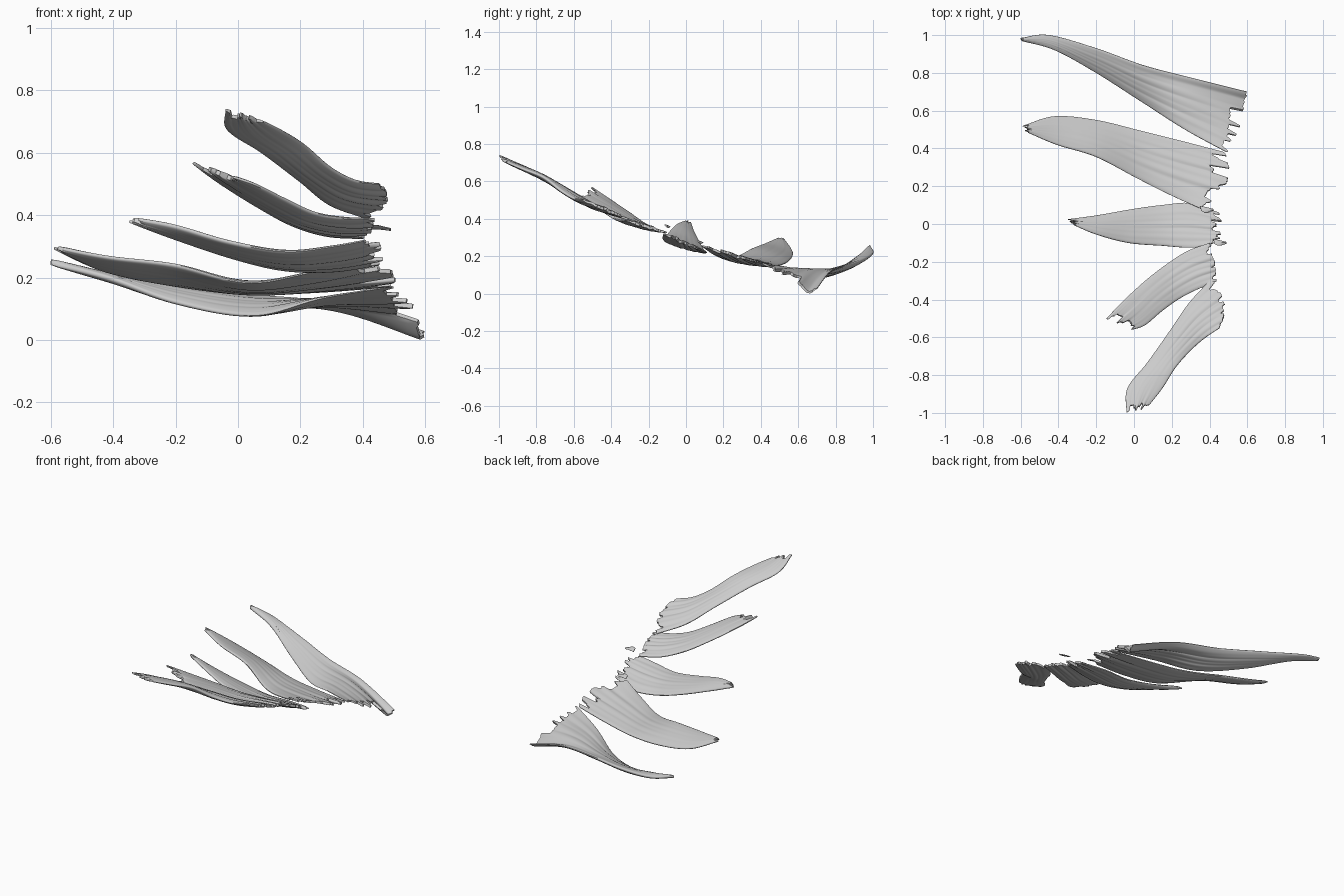
import bpy, bmesh, math, random
from mathutils import Vector

if "Cube" in bpy.data.objects:
    bpy.data.objects.remove(bpy.data.objects["Cube"])

random.seed(4)
COLS, ROWS = 42, 44


def spline(pts, t):
    """Point on a smooth curve through pts, t in 0..1 (Catmull-Rom)."""
    n = len(pts) - 1
    i = min(int(t * n), n - 1)
    f = t * n - i
    b, c = Vector(pts[i]), Vector(pts[i + 1])
    a = Vector(pts[i - 1]) if i > 0 else 2 * b - c
    d = Vector(pts[i + 2]) if i + 2 <= n else 2 * c - b
    return 0.5 * (2 * b + (c - a) * f + (2 * a - 5 * b + 4 * c - d) * f ** 2
                  + (3 * b - a - 3 * c + d) * f ** 3)


def fray(amount, cols):
    """Ragged trimming per column: uneven groups of fibres, first group uncut."""
    out, level, left = [], 0, 4
    for j in range(cols + 1):
        if left == 0:
            level, left = random.uniform(0, amount), random.randint(2, 5)
        left -= 1
        out.append(level + random.uniform(0, 0.12 * amount))
    return out


def slip(name, far, near, thick=0.034, sag=0.0, bulge=0.0, dip=0.0, fray0=0.05,
         fray1=0.07, cols=COLS, rows=ROWS):
    """Fibrous sheet lofted between a far and a near edge, ragged at both ends."""
    cut0, cut1 = fray(fray0, cols), fray(fray1, cols)
    ph = random.uniform(0, 6)
    grid = []
    for i in range(rows + 1):
        row = []
        for j in range(cols + 1):
            v = j / cols
            u = cut0[j] + (1 - cut1[j] - cut0[j]) * i / rows
            p = spline(far, u).lerp(spline(near, u), v)
            hump = 4 * v * (1 - v)
            p.z -= sag * hump * u + dip * u ** 5 * math.exp(-((v - .16) / .14) ** 2)
            p.x += bulge * hump * u ** 5
            # soft fibre grooves, stronger toward the broad end
            p.z += 0.0025 * u * u * (math.sin(v * 23 + ph + 3 * u) + math.sin(v * 41)) * hump
            row.append(p)
        grid.append(row)
    bm = bmesh.new()
    top, bot = [], []
    for i in range(rows + 1):
        tr, br = [], []
        for j in range(cols + 1):
            du = grid[min(i + 1, rows)][cols // 2] - grid[max(i - 1, 0)][cols // 2]
            k = max(i, min(4, rows))    # steadier direction at the narrow tip
            dv = grid[k][min(j + 2, cols)] - grid[k][max(j - 2, 0)]
            n = dv.cross(du).normalized()
            if n.z < 0:
                n = -n
            v, w = j / cols, i / rows
            h = 0.5 * thick * (0.12 + 0.88 * math.sin(math.pi * v) ** 0.5
                               * (0.35 + 0.65 * math.sin(math.pi * w) ** 0.5))
            tr.append(bm.verts.new(grid[i][j] + n * h))
            br.append(bm.verts.new(grid[i][j] - n * h))
        top.append(tr)
        bot.append(br)
    for i in range(rows):
        for j in range(cols):
            bm.faces.new((top[i][j], top[i][j + 1], top[i + 1][j + 1], top[i + 1][j]))
            bm.faces.new((bot[i][j], bot[i + 1][j], bot[i + 1][j + 1], bot[i][j + 1]))
    rim = ([(i, 0) for i in range(rows)] + [(rows, j) for j in range(cols)]
           + [(i, cols) for i in range(rows, 0, -1)] + [(0, j) for j in range(cols, 0, -1)])
    for (a, b), (c, d) in zip(rim, rim[1:] + rim[:1]):
        bm.faces.new((top[a][b], top[c][d], bot[c][d], bot[a][b]))
    bmesh.ops.recalc_face_normals(bm, faces=bm.faces)
    me = bpy.data.meshes.new(name)
    bm.to_mesh(me)
    bm.free()
    ob = bpy.data.objects.new(name, me)
    bpy.context.collection.objects.link(ob)
    bpy.context.view_layer.objects.active = ob
    ob.select_set(True)
    bpy.ops.object.shade_smooth_by_angle(angle=math.radians(50))
    ob.select_set(False)


# Rearmost, longest slip
slip("muscle_slip_1",
     [(-.6, .985, .255), (-.45, 1.0, .215), (-.2, .93, .175), (.05, .84, .145), (.32, .77, .12), (.6, .70, .04)],
     [(-.6, .97, .245), (-.42, .92, .20), (-.2, .80, .12), (.05, .64, .08), (.27, .50, .135), (.51, .37, .175)],
     sag=.008, dip=.052, fray0=.015, fray1=.05, bulge=.015)

# Second slip
slip("muscle_slip_2",
     [(-.59, .52, .295), (-.42, .57, .22), (-.2, .55, .175), (.03, .495, .15), (.25, .44, .155), (.48, .38, .17)],
     [(-.575, .49, .295), (-.41, .42, .265), (-.2, .355, .24), (.02, .24, .185), (.2, .15, .21), (.38, .07, .265)],
     bulge=.08, fray0=.03, fray1=.08)

# Middle slip
slip("muscle_slip_3",
     [(-.35, .025, .38), (-.2, .045, .325), (0, .08, .26), (.15, .10, .225), (.3, .11, .22), (.45, .06, .24)],
     [(-.33, .0, .39), (-.2, -.055, .365), (-.03, -.10, .315), (.15, -.115, .285), (.3, -.125, .30), (.48, -.115, .335)],
     bulge=.03, fray0=.04, fray1=.08)

# Fourth slip
slip("muscle_slip_4",
     [(-.15, -.505, .57), (-.06, -.41, .505), (.06, -.30, .43), (.17, -.215, .37), (.28, -.145, .335), (.40, -.10, .325)],
     [(-.01, -.56, .52), (.06, -.535, .495), (.15, -.46, .45), (.25, -.39, .405), (.35, -.34, .39), (.44, -.31, .39)],
     bulge=.02, fray0=.10, fray1=.06)

# Front, highest slip
slip("muscle_slip_5",
     [(-.04, -1.0, .74), (-.035, -.87, .675), (.07, -.735, .605), (.19, -.565, .515), (.29, -.42, .435), (.41, -.29, .39)],
     [(.06, -.985, .71), (.15, -.87, .665), (.22, -.76, .62), (.30, -.67, .55), (.38, -.60, .51), (.47, -.54, .50)],
     bulge=.055, fray0=.06, fray1=.05)

# Loose fibres between the broad ends
for k, (x, y, z) in enumerate([(.45, -.10, .355), (.38, .075, .27)]):
    slip(f"loose_fibre_{k + 1}",
         [(x - .03, y + .02, z), (x, y + .015, z), (x + .04, y + .005, z - .005)],
         [(x - .025, y - .005, z + .012), (x, y - .015, z + .012), (x + .04, y - .005, z)],
         thick=.008, cols=6, rows=8)
